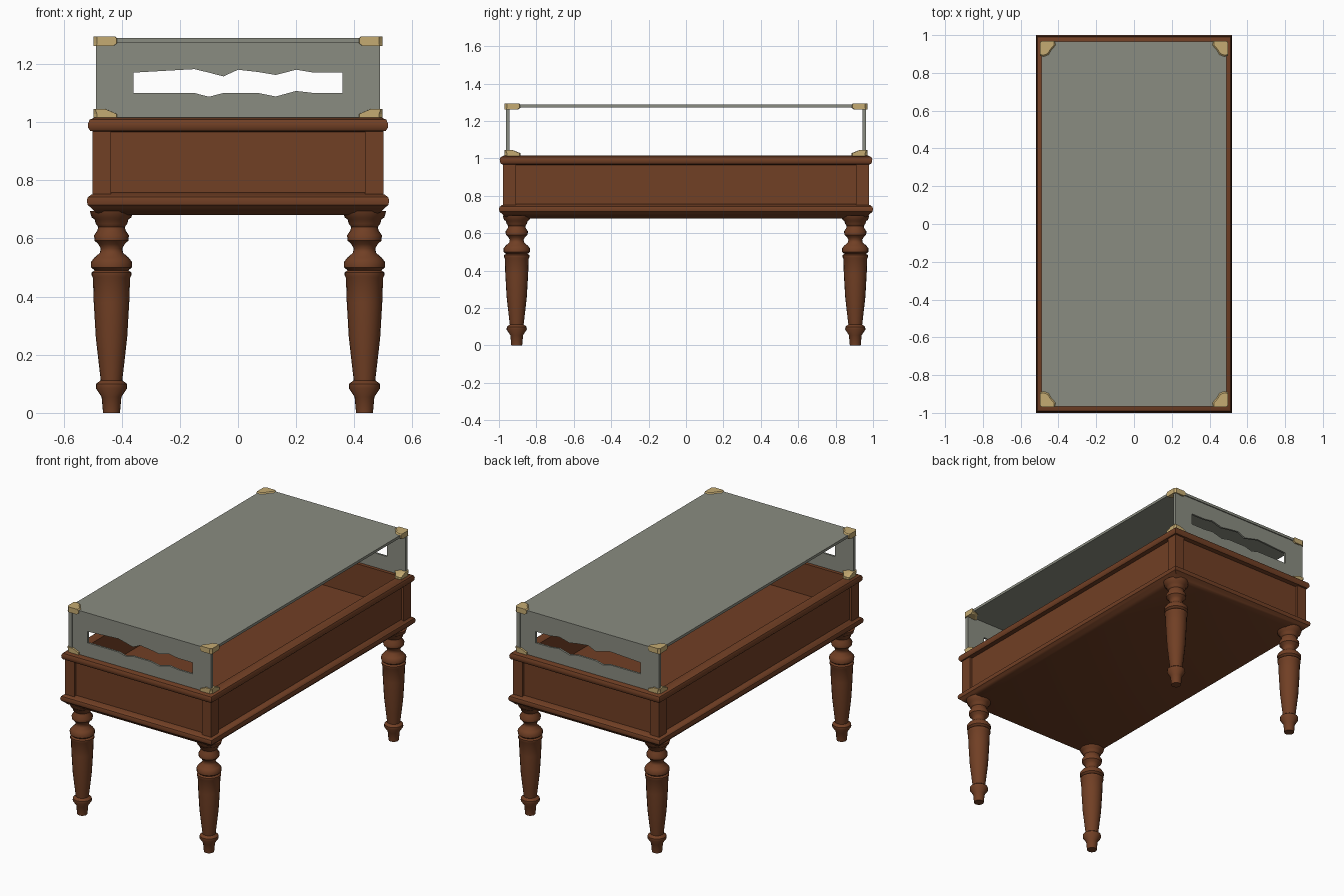
import bpy, bmesh, math

cube = bpy.data.objects.get("Cube")
if cube:
    bpy.data.objects.remove(cube, do_unlink=True)


def material(name, rgb):
    m = bpy.data.materials.new(name)
    m.use_nodes = True
    m.diffuse_color = (*rgb, 1)
    bsdf = next(n for n in m.node_tree.nodes if n.type == 'BSDF_PRINCIPLED')
    bsdf.inputs["Base Color"].default_value = (*rgb, 1)
    bsdf.inputs["Roughness"].default_value = 0.7
    return m


WOOD = material("brown wood", (0.165, 0.05, 0.018))
GLASS = material("grey glass", (0.255, 0.265, 0.22))
BRASS = material("pale brass", (0.56, 0.41, 0.17))
CORNERS = [(sx, sy) for sx in (-1, 1) for sy in (-1, 1)]


def finish(bm, name, mat, smooth=None):
    bmesh.ops.recalc_face_normals(bm, faces=bm.faces)
    mesh = bpy.data.meshes.new(name)
    bm.to_mesh(mesh)
    bm.free()
    mesh.materials.append(mat)
    obj = bpy.data.objects.new(name, mesh)
    bpy.context.collection.objects.link(obj)
    if smooth:
        bpy.ops.object.select_all(action='DESELECT')
        obj.select_set(True)
        bpy.context.view_layer.objects.active = obj
        bpy.ops.object.shade_smooth_by_angle(angle=math.radians(smooth))
    return obj


def loft(rings, name, mat, smooth=None):
    """Skin a stack of equal-length point rings and cap both ends."""
    bm = bmesh.new()
    loops = [[bm.verts.new(p) for p in ring] for ring in rings]
    n = len(loops[0])
    for a, b in zip(loops, loops[1:]):
        for i in range(n):
            j = (i + 1) % n
            bm.faces.new((a[i], a[j], b[j], b[i]))
    bm.faces.new(loops[0])
    bm.faces.new(loops[-1])
    return finish(bm, name, mat, smooth)


def rect(hx, hy, z):
    return [(-hx, -hy, z), (hx, -hy, z), (hx, hy, z), (-hx, hy, z)]


def box(name, mat, centre, size):
    x, y, z = centre
    hx, hy, hz = (s / 2 for s in size)
    return loft([[(x + px, y + py, z + s) for px, py, _ in rect(hx, hy, 0)]
                 for s in (-hz, hz)], name, mat)


# Case: one rectangular sweep from underside, over the mouldings, into the tray
case_profile = [
    (0.055, 0.68), (0.03, 0.69), (0.015, 0.705), (0.003, 0.715), (0, 0.73),
    (0.004, 0.742), (0.015, 0.75), (0.036, 0.757), (0.036, 0.965),
    (0.012, 0.97), (0.005, 0.98), (0.004, 0.995), (0.01, 1.008), (0.025, 1.015),
    (0.07, 1.01), (0.075, 0.82)]
loft([rect(0.52 - d, 1.0 - d, z) for d, z in case_profile], "case", WOOD, 35)

# Corner stiles framing the recessed side panels
for sx, sy in CORNERS:
    box("corner_stile", WOOD, (sx * 0.469, sy * 0.944, 0.86), (0.064, 0.07, 0.22))

# Turned legs
leg_profile = [
    (0.029, 0), (0.034, 0.055), (0.054, 0.085), (0.053, 0.1), (0.037, 0.112),
    (0.045, 0.18), (0.054, 0.26), (0.061, 0.38), (0.064, 0.465), (0.068, 0.472),
    (0.068, 0.483), (0.058, 0.49), (0.07, 0.5), (0.071, 0.518), (0.06, 0.533),
    (0.04, 0.55), (0.037, 0.565), (0.045, 0.58), (0.058, 0.592), (0.06, 0.61),
    (0.048, 0.628), (0.046, 0.64), (0.054, 0.65), (0.058, 0.665), (0.068, 0.672),
    (0.075, 0.695)]
SIDES = 20
for sx, sy in CORNERS:
    rings = [[(sx * 0.435 + r * math.cos(math.tau * i / SIDES),
               sy * 0.905 + r * math.sin(math.tau * i / SIDES), z)
              for i in range(SIDES)] for r, z in leg_profile]
    loft(rings, "leg", WOOD, 40)

# Glass lid and slim corner posts
box("glass_lid", GLASS, (0, 0, 1.281), (0.98, 1.93, 0.016))
for sx, sy in CORNERS:
    box("glass_post", GLASS, (sx * 0.476, sy * 0.953, 1.145), (0.024, 0.02, 0.27))

# Glass ends, each with a wavy slot: (x, slot bottom, slot top)
slot = [(-0.36, 1.10, 1.17), (-0.15, 1.10, 1.182), (-0.1, 1.087, 1.17),
        (-0.05, 1.1, 1.157), (0, 1.1, 1.18), (0.07, 1.1, 1.172),
        (0.13, 1.088, 1.162), (0.2, 1.107, 1.18), (0.26, 1.1, 1.17),
        (0.36, 1.1, 1.17)]
LOW, HIGH, EDGE = 1.01, 1.275, 0.485
for side, label in ((-1, "front"), (1, "back")):
    bm = bmesh.new()

    def quad(x0, x1, a0, a1, b0, b1):
        corners = ((x0, a0), (x1, a1), (x1, b1), (x0, b0))
        bm.faces.new([bm.verts.new((x, side * 0.953, z)) for x, z in corners])

    for (x0, b0, t0), (x1, b1, t1) in zip(slot, slot[1:]):
        quad(x0, x1, LOW, LOW, b0, b1)
        quad(x0, x1, t0, t1, HIGH, HIGH)
    for s in (-1, 1):
        x0, x1 = sorted((s * EDGE, s * 0.36))
        for z0, z1 in ((LOW, 1.10), (1.10, 1.17), (1.17, HIGH)):
            quad(x0, x1, z0, z0, z1, z1)
    bmesh.ops.remove_doubles(bm, verts=bm.verts, dist=0.0005)
    panel = finish(bm, label + "_glass_end", GLASS)
    mod = panel.modifiers.new("thickness", 'SOLIDIFY')
    mod.thickness = 0.012
    mod.offset = 0

# Brass corner clips above and below the glass
clip = [(0, 0.012), (0.012, 0), (0.08, 0), (0.082, 0.025), (0.06, 0.05),
        (0.045, 0.075), (0.02, 0.085), (0, 0.08)]


def clip_ring(sx, sy, z, scale):
    return [(sx * (0.497 - u * scale), sy * (0.97 - v * scale), z) for u, v in clip]


for sx, sy in CORNERS:
    loft([clip_ring(sx, sy, z, s) for z, s in
          ((1.262, 0.85), (1.27, 1), (1.288, 1), (1.295, 0.9))],
         "upper_corner_clip", BRASS)
    loft([clip_ring(sx, sy, z, s) for z, s in
          ((1.008, 1), (1.028, 1), (1.045, 0.5))],
         "lower_corner_clip", BRASS)
